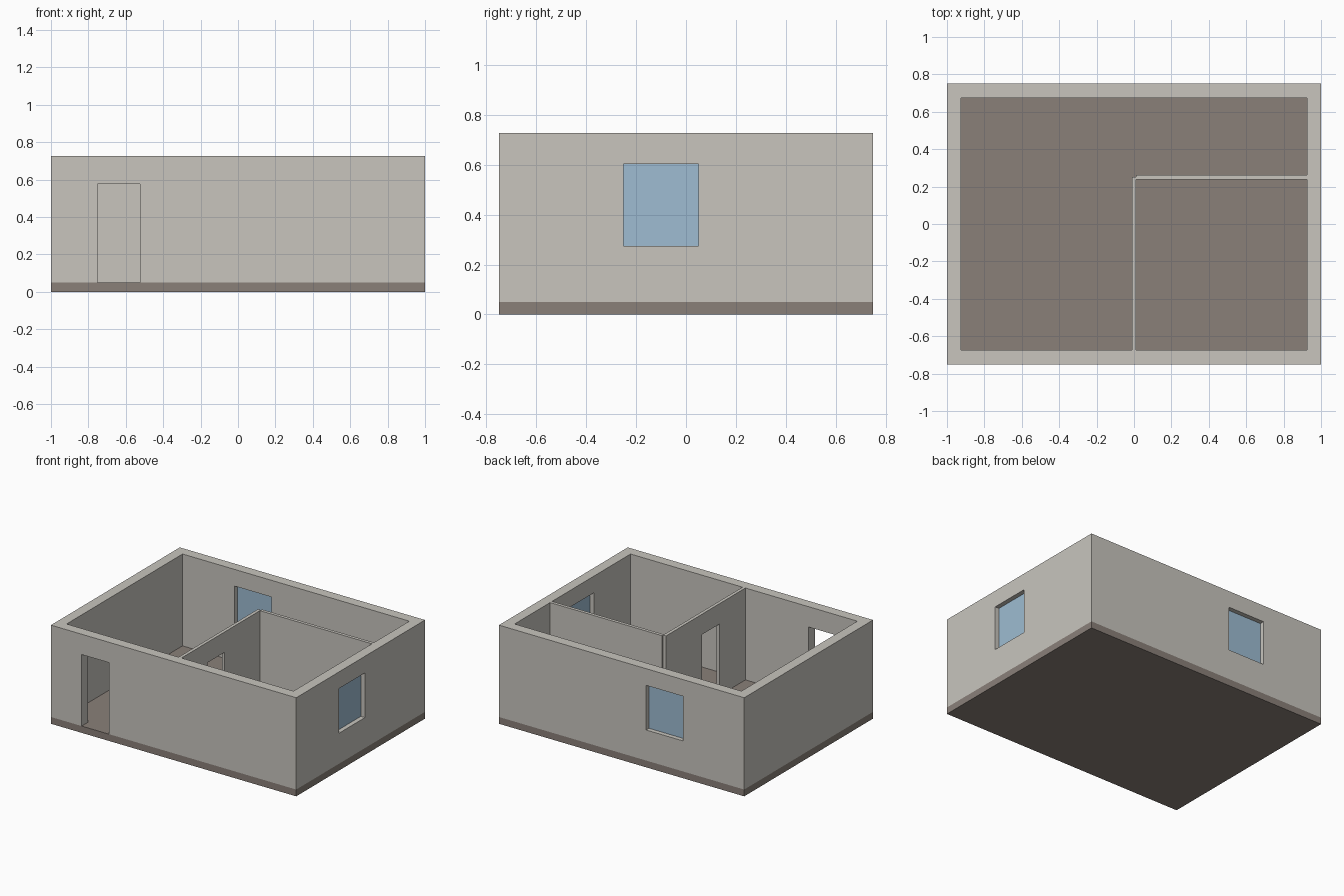
import bpy

if "Cube" in bpy.data.objects:
    bpy.data.objects.remove(bpy.data.objects["Cube"])

FLOOR, TOP = 0.05, 0.727      # slab top, wall top
WALL, THIN = 0.075, 0.024     # outer and inner wall thickness
SILL, HEAD, DOOR = 0.275, 0.604, 0.577


def material(name, rgb):
    m = bpy.data.materials.new(name)
    m.diffuse_color = (*rgb, 1)
    m.use_nodes = True
    m.node_tree.nodes["Principled BSDF"].inputs["Base Color"].default_value = m.diffuse_color
    return m


plaster = material("plaster", (0.578, 0.558, 0.515))
concrete = material("floor_brown", (0.254, 0.216, 0.191))
glass = material("glass_blue", (0.342, 0.503, 0.645))


def box(name, x, y, z, mat=None):
    """Box from (min, max) ranges on each axis."""
    centre = [(a + b) / 2 for a, b in (x, y, z)]
    bpy.ops.mesh.primitive_cube_add(size=1, location=centre)
    ob = bpy.context.object
    ob.name = name
    ob.scale = [b - a for a, b in (x, y, z)]
    bpy.ops.object.transform_apply(location=False, rotation=False, scale=True)
    if mat:
        ob.data.materials.append(mat)
    return ob


def cut(target, x, y, z):
    """Cut a box-shaped opening out of the target."""
    cutter = box("opening_cutter", x, y, z, plaster)
    cutter.hide_render = True
    mod = target.modifiers.new("opening", 'BOOLEAN')
    mod.operation, mod.solver, mod.object = 'DIFFERENCE', 'EXACT', cutter
    bpy.context.view_layer.objects.active = target
    bpy.ops.object.modifier_apply(modifier=mod.name)
    bpy.data.objects.remove(cutter, do_unlink=True)


# Floor slab
box("floor_slab", (-1, 1), (-0.75, 0.75), (0, FLOOR), concrete)

# Outer walls: hollow shell with front door and two windows
ix, iy = 1 - WALL, 0.75 - WALL
walls = box("outer_walls", (-1, 1), (-0.75, 0.75), (FLOOR, TOP), plaster)
cut(walls, (-ix, ix), (-iy, iy), (0, 1))
cut(walls, (-0.75, -0.525), (-0.85, -0.6), (0, DOOR))
cut(walls, (0.85, 1.1), (-0.25, 0.05), (SILL, HEAD))
cut(walls, (-0.5, -0.2), (0.6, 0.85), (SILL, HEAD))

# Window panes, centred in the wall thickness
mx, my, p = 1 - WALL / 2, 0.75 - WALL / 2, 0.004
box("right_window_pane", (mx - p, mx + p), (-0.25, 0.05), (SILL, HEAD), glass)
box("back_window_pane", (-0.5, -0.2), (my - p, my + p), (SILL, HEAD), glass)

# Inner partitions; the long one has a doorway
t = THIN / 2
long_wall = box("long_partition", (-t, t), (-iy, 0.25), (FLOOR, TOP), plaster)
cut(long_wall, (-0.1, 0.1), (-0.375, -0.172), (0, DOOR))
box("cross_partition", (t, ix), (0.25 - t, 0.25 + t), (FLOOR, TOP), plaster)
